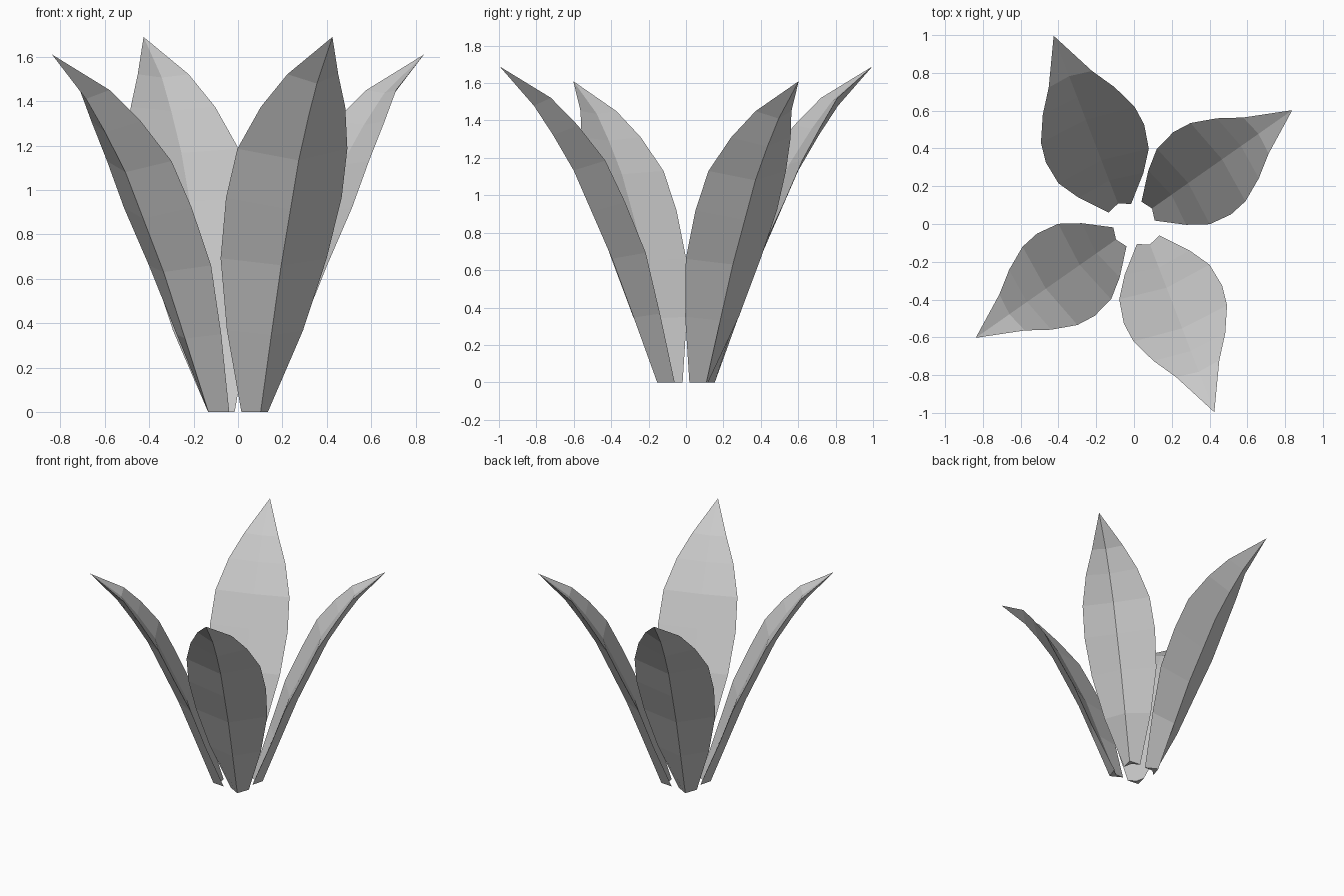
import bpy
import bmesh
from math import cos, sin, radians

cube = bpy.data.objects.get("Cube")
if cube:
    bpy.data.objects.remove(cube, do_unlink=True)

grey = bpy.data.materials.new("pale_grey")
grey.use_nodes = True
colour = (0.6, 0.6, 0.6, 1)
grey.diffuse_color = colour
grey.node_tree.nodes["Principled BSDF"].inputs["Base Color"].default_value = colour

# Leaf cross-sections: half width, rim reach, rim height, keel reach, keel height
SECTIONS = [
    (0.061, 0.100, 0.00, 0.172, 0.00),
    (0.175, 0.224, 0.35, 0.300, 0.33),
    (0.244, 0.328, 0.66, 0.418, 0.63),
    (0.266, 0.450, 0.92, 0.530, 0.87),
    (0.253, 0.552, 1.13, 0.628, 1.08),
    (0.194, 0.680, 1.31, 0.740, 1.26),
    (0.117, 0.797, 1.45, 0.845, 1.41),
]
TIP = (1.032, 1.61)
INNER = 0.35  # depth of the inner crease compared with the outer keel


def make_leaf(name, angle, offset, scale):
    """Folded, pointed leaf leaning outwards along the given angle."""
    a = radians(angle)
    bm = bmesh.new()

    def vert(reach, side, height):
        r, s = reach * scale, side * scale + offset
        return bm.verts.new((r * cos(a) - s * sin(a),
                             r * sin(a) + s * cos(a), height * scale))

    rings = []
    for half, r, z, keel_r, keel_z in SECTIONS:
        rings.append([
            vert(r, half, z),
            vert(keel_r, 0, keel_z),
            vert(r, -half, z),
            vert(r + (keel_r - r) * INNER, 0, z + (keel_z - z) * INNER)])
    tip = vert(TIP[0], 0, TIP[1])

    # Skin between sections, then the point and the base
    for low, high in zip(rings, rings[1:]):
        for i in range(4):
            j = (i + 1) % 4
            bm.faces.new((low[i], low[j], high[j], high[i]))
    for i in range(4):
        bm.faces.new((rings[-1][i], rings[-1][(i + 1) % 4], tip))
    left, keel, right, crease = rings[0]
    bm.faces.new((left, crease, keel))
    bm.faces.new((right, keel, crease))
    bmesh.ops.recalc_face_normals(bm, faces=bm.faces)

    mesh = bpy.data.meshes.new(name)
    bm.to_mesh(mesh)
    bm.free()
    mesh.materials.append(grey)
    obj = bpy.data.objects.new(name, mesh)
    bpy.context.collection.objects.link(obj)


# Two leaf sizes, each repeated on the opposite side
for turn, place in ((0, "left"), (180, "right")):
    make_leaf("side_leaf_" + place, 35 + turn, 0.013, 1.0)
for turn, place in ((0, "front"), (180, "back")):
    make_leaf("tall_leaf_" + place, -69 + turn, 0.04, 1.049)
